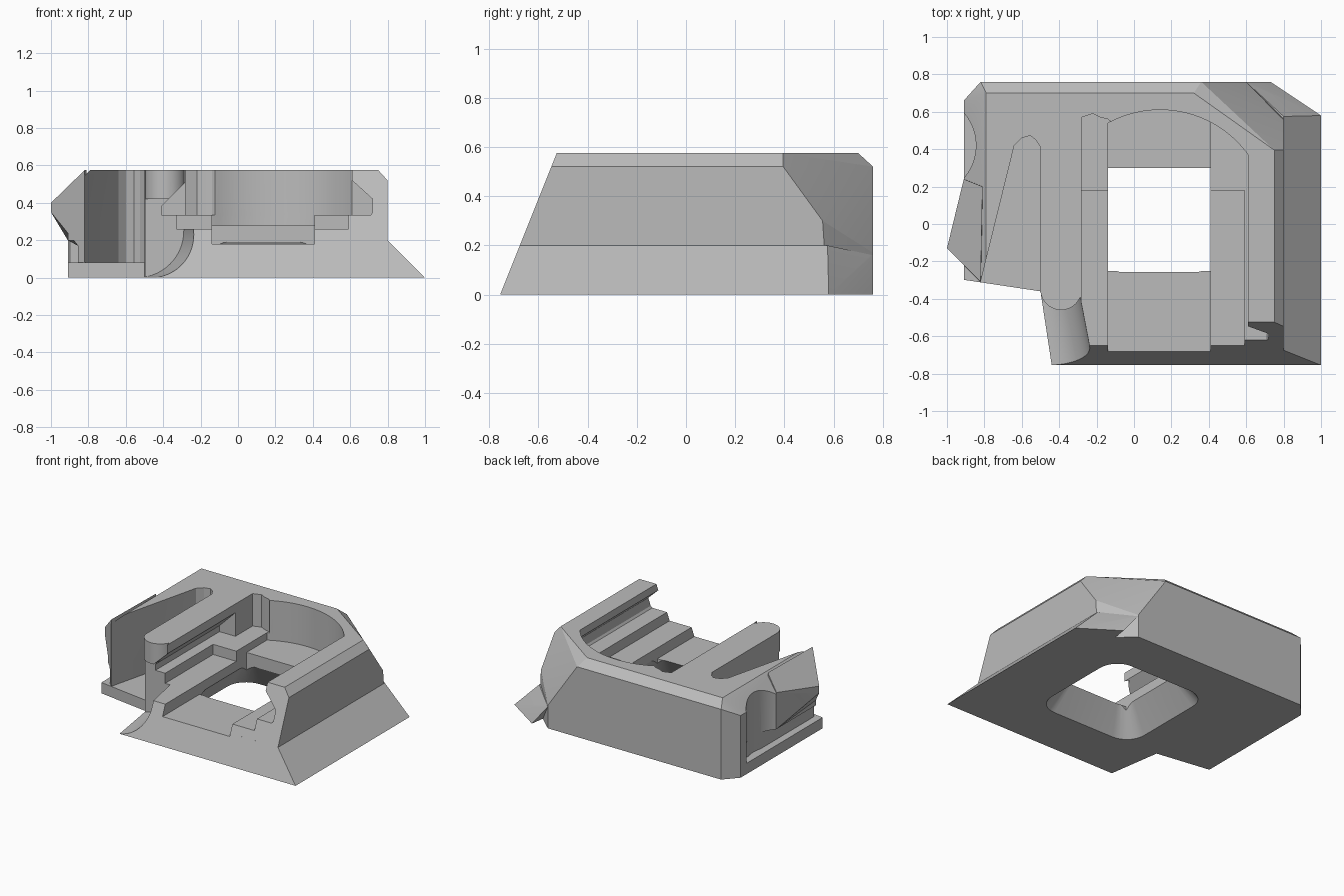
import bpy, bmesh, math

if "Cube" in bpy.data.objects:
    bpy.data.objects.remove(bpy.data.objects["Cube"], do_unlink=True)

grey = bpy.data.materials.new("plain_grey")
grey.use_nodes = True
grey.diffuse_color = (0.5, 0.5, 0.5, 1)
grey.node_tree.nodes["Principled BSDF"].inputs["Base Color"].default_value = (0.5, 0.5, 0.5, 1)


def make(name, bm):
    bmesh.ops.recalc_face_normals(bm, faces=bm.faces)
    mesh = bpy.data.meshes.new(name)
    bm.to_mesh(mesh)
    bm.free()
    mesh.materials.append(grey)
    ob = bpy.data.objects.new(name, mesh)
    bpy.context.collection.objects.link(ob)
    return ob


def hull(name, pts):
    bm = bmesh.new()
    for p in pts:
        bm.verts.new(p)
    bmesh.ops.convex_hull(bm, input=bm.verts)
    bmesh.ops.dissolve_limit(bm, angle_limit=0.01, verts=bm.verts, edges=bm.edges)
    return make(name, bm)


def loft(name, ring_a, ring_b):
    bm = bmesh.new()
    a = [bm.verts.new(p) for p in ring_a]
    b = [bm.verts.new(p) for p in ring_b]
    bm.faces.new(a)
    bm.faces.new(b[::-1])
    for i in range(len(a)):
        j = (i + 1) % len(a)
        bm.faces.new((a[i], b[i], b[j], a[j]))
    return make(name, bm)


def plan(name, pts, lo, hi):
    return loft(name, [(x, y, lo) for x, y in pts], [(x, y, hi) for x, y in pts])


def section(name, pts, lo, hi, shift=0):
    return loft(name, [(x, lo, z) for x, z in pts], [(x + shift, hi, z) for x, z in pts])


def box(name, x0, x1, y0, y1, z0, z1):
    return plan(name, [(x0, y0), (x1, y0), (x1, y1), (x0, y1)], z0, z1)


def arc(cx, cy, r, start, end, n):
    angles = [math.radians(start + (end - start) * i / n) for i in range(n + 1)]
    return [(cx + r * math.cos(t), cy + r * math.sin(t)) for t in angles]


def rounded(x0, x1, y0, y1, r):
    return (arc(x1 - r, y1 - r, r, 0, 90, 8) + arc(x0 + r, y1 - r, r, 90, 180, 8)
            + arc(x0 + r, y0 + r, r, 180, 270, 8) + arc(x1 - r, y0 + r, r, 270, 360, 8))


def combine(target, tool, op="DIFFERENCE"):
    mod = target.modifiers.new(tool.name, "BOOLEAN")
    mod.operation, mod.solver, mod.object = op, "EXACT", tool
    bpy.ops.object.select_all(action="DESELECT")
    bpy.context.view_layer.objects.active = target
    target.select_set(True)
    bpy.ops.object.modifier_apply(modifier=mod.name)
    bpy.data.objects.remove(tool, do_unlink=True)


# Main block: sloped front, chamfered top and clipped back corner
body = hull("main_body", [
    (-0.91, -0.755, 0), (0.8, -0.755, 0), (0.8, 0.575, 0), (0.6, 0.76, 0),
    (0.6, 0.76, 0.17), (0.8, 0.555, 0.3), (0.8, 0.395, 0.52), (0.75, 0.395, 0.575),
    (0.32, 0.7, 0.575), (0.36, 0.76, 0.52), (0.8, -0.547, 0.52), (0.75, -0.525, 0.575),
    (-0.79, -0.525, 0.575), (-0.91, -0.57, 0.46), (-0.91, 0.66, 0), (-0.91, 0.66, 0.46),
    (-0.82, 0.76, 0), (-0.82, 0.76, 0.52), (-0.79, 0.7, 0.575)])

# Flared skirt on the side
combine(body, hull("side_skirt", [
    (1, -0.755, 0), (1, 0.58, 0), (0.73, 0.76, 0), (0.8, 0.575, 0.2),
    (0.8, -0.675, 0.2), (0.6, 0.76, 0.16), (0.5, -0.755, 0), (0.5, -0.675, 0.2)]), "UNION")

# Undercut and scoop in the outer wall, then the wing on it
combine(body, box("wall_undercut", -1.2, -0.855, -0.9, 0.58, 0.08, 0.2))
combine(body, plan("wall_scoop", arc(-1.111, 0.42, 0.266, 0, 360, 64)[:-1], 0.08, 0.8))
combine(body, hull("side_wing", [
    (-0.91, 0.24, 0.2), (-0.91, 0.24, 0.47), (-1, -0.13, 0.35), (-1, -0.13, 0.4),
    (-0.855, -0.275, 0.17), (-0.82, -0.31, 0.575), (-0.81, 0.2, 0.575),
    (-0.84, 0.22, 0.17), (-0.8, -0.3, 0.17)]), "UNION")

# Cut away the front corner and trim the wing end
combine(body, plan("corner_cut", [
    (-0.433, -0.8), (-0.5, -0.36), (-0.82, -0.312), (-1.3, -0.24), (-1.3, -0.9)], -0.1, 0.8))
combine(body, plan("wing_trim", [
    (-0.82, -0.312), (-1.2, 0.068), (-1.2, -0.6), (-0.82, -0.6)], 0.08, 0.8))

# Wedge pocket beside the arm
combine(body, plan("wedge_pocket", [
    (-0.5, -0.5), (-0.5, 0.41), (-0.525, 0.45), (-0.555, 0.472), (-0.6, 0.46),
    (-0.64, 0.42), (-0.82, -0.31), (-0.84, -0.5)], 0.08, 0.8))

# Concave flank in front of the arm
flank = arc(-0.44, 0.25, 0.25, -90, 0, 20) + [(-0.19, 0.8), (-1, 0.8), (-1, 0)]
combine(body, section("flank_cut", flank, -0.9, -0.38, -0.1))

# Rounded arm tip
combine(body, plan("arm_tip", arc(-0.39, -0.35, 0.11, 0, 360, 40)[:-1], 0.42, 0.575), "UNION")

# Sliding bay with undercut sides and curved back wall
groove = [(-0.33, 0.26), (-0.33, 0.335), (-0.41, 0.335), (-0.41, 0.38), (-0.28, 0.51),
          (-0.28, 0.8), (0.61, 0.8), (0.61, 0.52), (0.72, 0.42), (0.72, 0.35),
          (0.71, 0.335), (0.59, 0.335), (0.59, 0.26)]
combine(body, section("bay_groove", groove, -1, 0.18))
combine(body, section("bay_groove_back", groove[1:-1], 0.1, 0.37))
back = arc(0.14, 0.03, 0.58, 36, 117, 32)
combine(body, plan("bay_back", back + [(-0.14, 0.56), (-0.18, 0.57), (-0.22, 0.59),
                                       (-0.28, 0.57), (-0.28, 0.1), (0.61, 0.1)], 0.335, 0.8))
inner = [(x, y) for x, y in back if -0.13 < x < 0.4]
combine(body, plan("bay_shelf", [(0.41, 0), (0.41, 0.543)] + inner
                   + [(-0.14, 0.54), (-0.14, 0)], 0.28, 0.7))
combine(body, box("centre_channel", -0.14, 0.41, -1, 0.3, 0.18, 0.7))

# Flared opening through the floor
lower, upper = rounded(-0.28, 0.53, -0.38, 0.43, 0.15), rounded(-0.14, 0.41, -0.25, 0.3, 0.08)
combine(body, loft("floor_opening", [(x, y, -0.001) for x, y in lower],
                   [(x, y, 0.19) for x, y in upper]))
combine(body, box("square_opening", -0.14, 0.41, -0.25, 0.3, 0.12, 0.5))

# Keep flat faces crisp and curved walls smooth
body.data.materials.clear()
body.data.materials.append(grey)
for face in body.data.polygons:
    face.material_index = 0
bpy.ops.object.select_all(action="DESELECT")
body.select_set(True)
bpy.context.view_layer.objects.active = body
bpy.ops.object.shade_smooth_by_angle(angle=math.radians(20))
